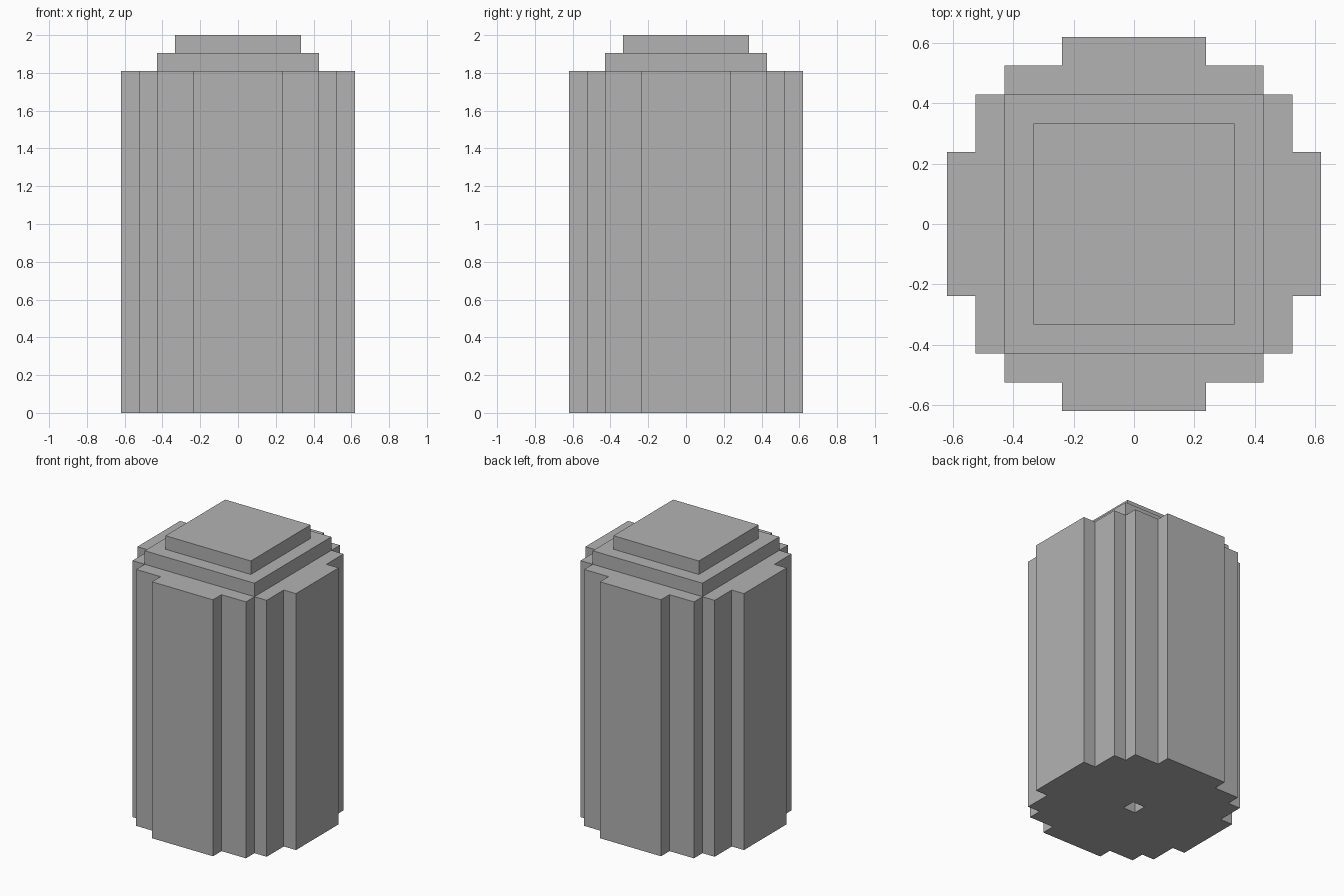
import bpy
import bmesh

U = 2 / 21  # one block

cube = bpy.data.objects.get("Cube")
if cube:
    bpy.data.objects.remove(cube, do_unlink=True)

grey = bpy.data.materials.new("plain grey")
grey.use_nodes = True
colour = (0.448, 0.448, 0.448, 1)
grey.diffuse_color = colour
grey.node_tree.nodes["Principled BSDF"].inputs["Base Color"].default_value = colour


def prism(name, outline, bottom, top):
    """Extrude a closed outline, measured in blocks, between two heights."""
    bm = bmesh.new()
    face = bm.faces.new([bm.verts.new((x * U, y * U, bottom * U)) for x, y in outline])
    up = bmesh.ops.extrude_face_region(bm, geom=[face])
    verts = [v for v in up["geom"] if isinstance(v, bmesh.types.BMVert)]
    bmesh.ops.translate(bm, verts=verts, vec=(0, 0, (top - bottom) * U))
    bmesh.ops.recalc_face_normals(bm, faces=bm.faces)
    mesh = bpy.data.meshes.new(name)
    bm.to_mesh(mesh)
    bm.free()
    mesh.materials.append(grey)
    obj = bpy.data.objects.new(name, mesh)
    bpy.context.collection.objects.link(obj)
    return obj


def turned(points):
    """Repeat one corner of an outline by quarter turns."""
    outline = []
    for _ in range(4):
        outline += points
        points = [(-y, x) for x, y in points]
    return outline


def square(half):
    return turned([(half, half)])


# Stepped round column
corner = [(6.5, -2.5), (6.5, 2.5), (5.5, 2.5), (5.5, 4.5),
          (4.5, 4.5), (4.5, 5.5), (2.5, 5.5)]
column = prism("column", turned(corner), 0, 19)

# Small square socket in the underside
cutter = prism("socket_cutter", square(0.5), -1, 1)
cutter.hide_render = True
cutter.hide_viewport = True
cutter.display_type = 'WIRE'
cut = column.modifiers.new("socket", 'BOOLEAN')
cut.operation = 'DIFFERENCE'
cut.solver = 'EXACT'
cut.object = cutter

# Two square steps on top
prism("lower_cap", square(4.5), 19, 20)
prism("upper_cap", square(3.5), 20, 21)
